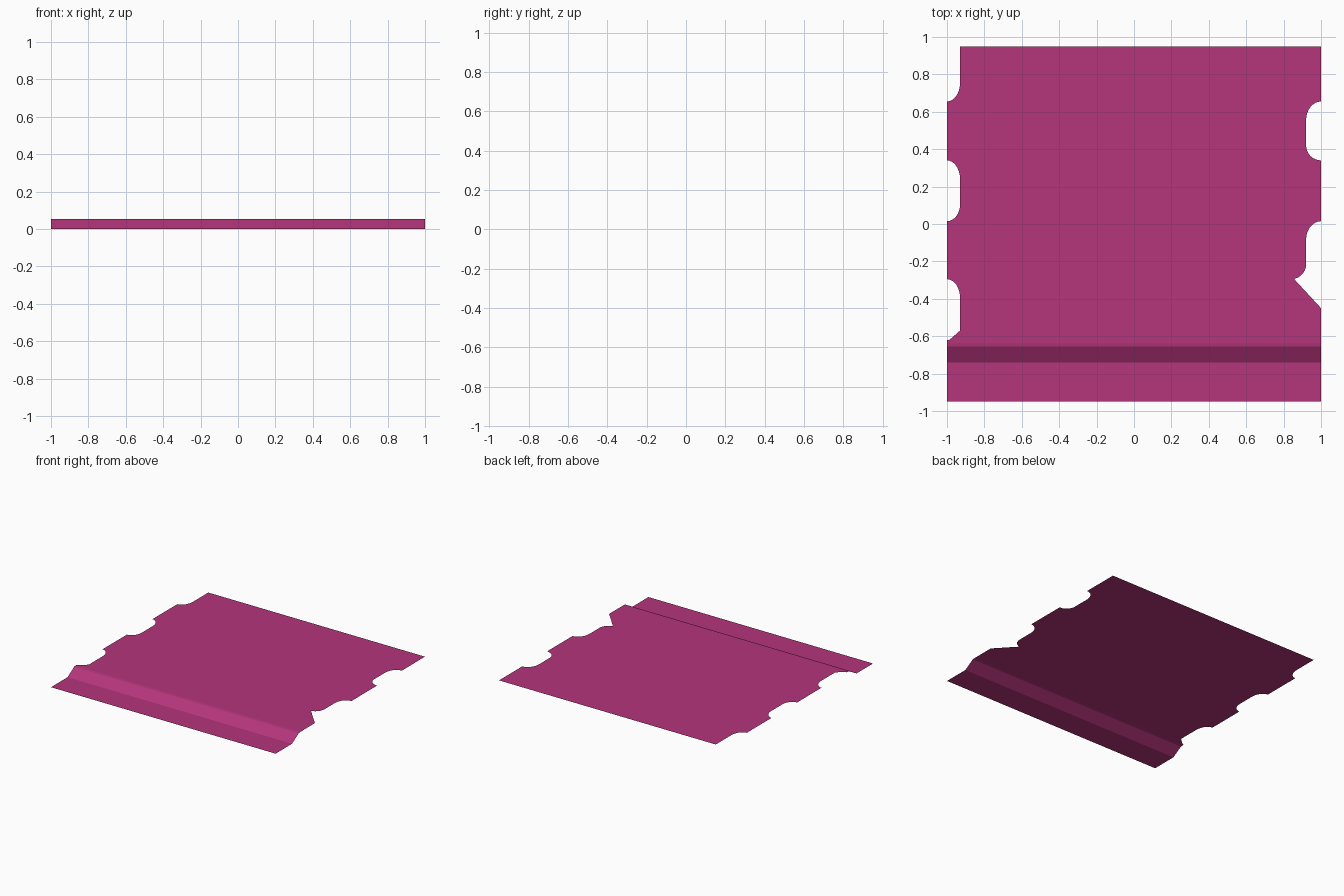
import bpy, bmesh
from math import cos, sin, radians

if "Cube" in bpy.data.objects:
    bpy.data.objects.remove(bpy.data.objects["Cube"])

TOP = 0.055      # height of the main panel
FOLD = -0.635    # rear end of the rounded fold


def arc(cx, cy, rx, ry, a0, a1, n=8):
    """Elliptical arc in the xy plane, angles in degrees."""
    return [(cx + rx * cos(radians(a0 + (a1 - a0) * i / n)),
             cy + ry * sin(radians(a0 + (a1 - a0) * i / n))) for i in range(n + 1)]


def side_notch(side, y0, y1, depth, r0, r1):
    """Edge notch, bottom y0 to top y1, with rounded inner corners."""
    x = side * (1 - depth)
    ox = side
    low = arc(ox, y0 + r0, depth, r0, 270, 180 if side > 0 else 360)
    high = arc(ox, y1 - r1, depth, r1, 180 if side > 0 else 0, 90)
    return low + high


# Main panel outline, counter-clockwise from the front left corner
pts = [(-1, FOLD), (1, FOLD), (1, -0.45)]
pts += arc(0.59, -0.3725, 0.08, 0.0775, 270, 90, 16)      # long slot
pts += arc(0.84, -0.215, 0.08, 0.08, -90, 0)              # slot shoulder
pts += arc(1, -0.085, 0.08, 0.1, 180, 90)
pts += side_notch(1, 0.34, 0.655, 0.08, 0.08, 0.1)
pts += [(1, 0.95), (-0.93, 0.95)]
pts += arc(-1, 0.755, 0.07, 0.1, 0, -90)                  # open rear left notch
pts += side_notch(-1, 0.015, 0.34, 0.07, 0.09, 0.1)[::-1]
pts += side_notch(-1, -0.62, -0.295, 0.07, 0.05, 0.1)[::-1]

bm = bmesh.new()
panel = [bm.verts.new((x, y, TOP)) for x, y in pts]
bm.faces.new(panel)

# Folded lip: rounded crease, slope and low front strip
left, right = panel[0], panel[1]
for y, z in [(-0.655, 0.0525), (-0.74, 0.0), (-0.95, 0.0)]:
    a, b = bm.verts.new((-1, y, z)), bm.verts.new((1, y, z))
    bm.faces.new((a, b, right, left))
    left, right = a, b

bmesh.ops.triangulate(bm, faces=[f for f in bm.faces if len(f.verts) > 4])

mesh = bpy.data.meshes.new("folded_panel")
bm.to_mesh(mesh)
bm.free()
obj = bpy.data.objects.new("folded_panel", mesh)
bpy.context.collection.objects.link(obj)

# Magenta finish
mat = bpy.data.materials.new("magenta")
mat.diffuse_color = (0.46, 0.035, 0.2, 1)
mat.use_nodes = True
mat.node_tree.nodes["Principled BSDF"].inputs["Base Color"].default_value = mat.diffuse_color
mesh.materials.append(mat)
